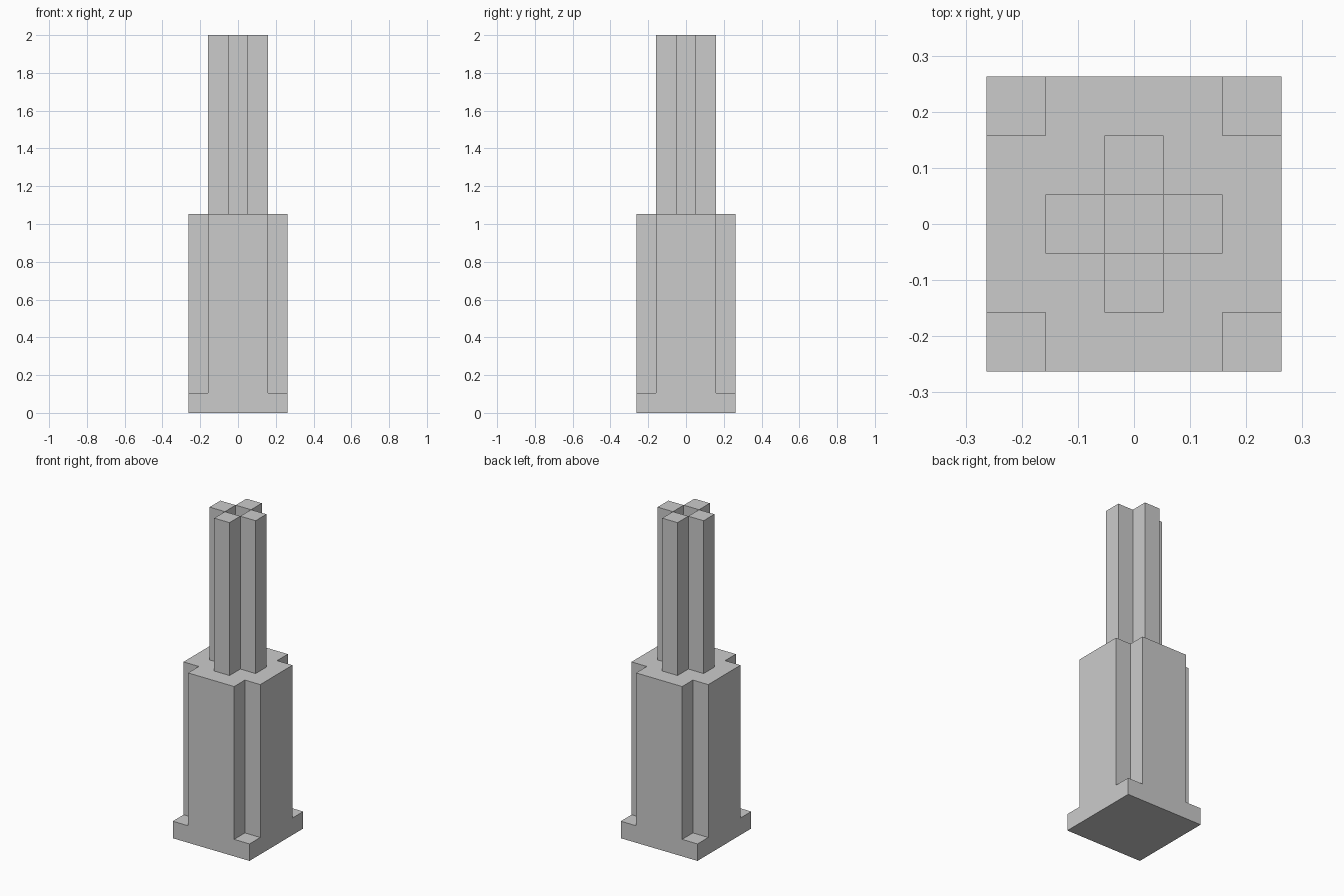
import bpy, bmesh
from mathutils import Matrix, Vector

if "Cube" in bpy.data.objects:
    bpy.data.objects.remove(bpy.data.objects["Cube"])

U = 2 / 19  # grid unit: the model is 19 units tall and 5 wide


def finish(name, bm):
    bmesh.ops.recalc_face_normals(bm, faces=bm.faces)
    mesh = bpy.data.meshes.new(name)
    bm.to_mesh(mesh)
    bm.free()
    obj = bpy.data.objects.new(name, mesh)
    bpy.context.collection.objects.link(obj)
    return obj


def box(name, x, y, z0, z1, hidden):
    """Unit-wide box centred on x, y; faces pointing along 'hidden' are left open."""
    bm = bmesh.new()
    bmesh.ops.create_cube(bm, size=1, matrix=Matrix.LocRotScale(
        Vector((x, y, (z0 + z1) / 2)) * U, None, Vector((1, 1, z1 - z0)) * U))
    bm.normal_update()
    buried = [f for f in bm.faces if any(f.normal.dot(Vector(h)) > 0.9 for h in hidden)]
    # faces buried against a neighbouring part are removed
    obj_faces = [f for f in buried]
    bmesh.ops.delete(bm, geom=obj_faces, context='FACES')
    mesh = bpy.data.meshes.new(name)
    bm.to_mesh(mesh)
    bm.free()
    bpy.context.collection.objects.link(bpy.data.objects.new(name, mesh))


# Body: plus-shaped outline (square with notched corners) extruded upwards
a, b = 1.5, 2.5
outline = [(a, -b), (a, -a), (b, -a), (b, a), (a, a), (a, b),
           (-a, b), (-a, a), (-b, a), (-b, -a), (-a, -a), (-a, -b)]
bm = bmesh.new()
face = bm.faces.new([bm.verts.new((x * U, y * U, 0)) for x, y in outline])
ext = bmesh.ops.extrude_face_region(bm, geom=[face], use_keep_orig=True)
bmesh.ops.translate(bm, vec=(0, 0, 10 * U),
                    verts=[v for v in ext['geom'] if isinstance(v, bmesh.types.BMVert)])
finish("body", bm)

# Base corners: low blocks filling the notches out to a full square
for sx in (-1, 1):
    for sy in (-1, 1):
        box("base_corner", 2 * sx, 2 * sy, 0, 1, [(-sx, 0, 0), (0, -sy, 0)])

# Top posts: four square posts around an open centre
for x, y in ((1, 0), (-1, 0), (0, 1), (0, -1)):
    box("top_post", x, y, 10, 19, [(0, 0, -1)])
